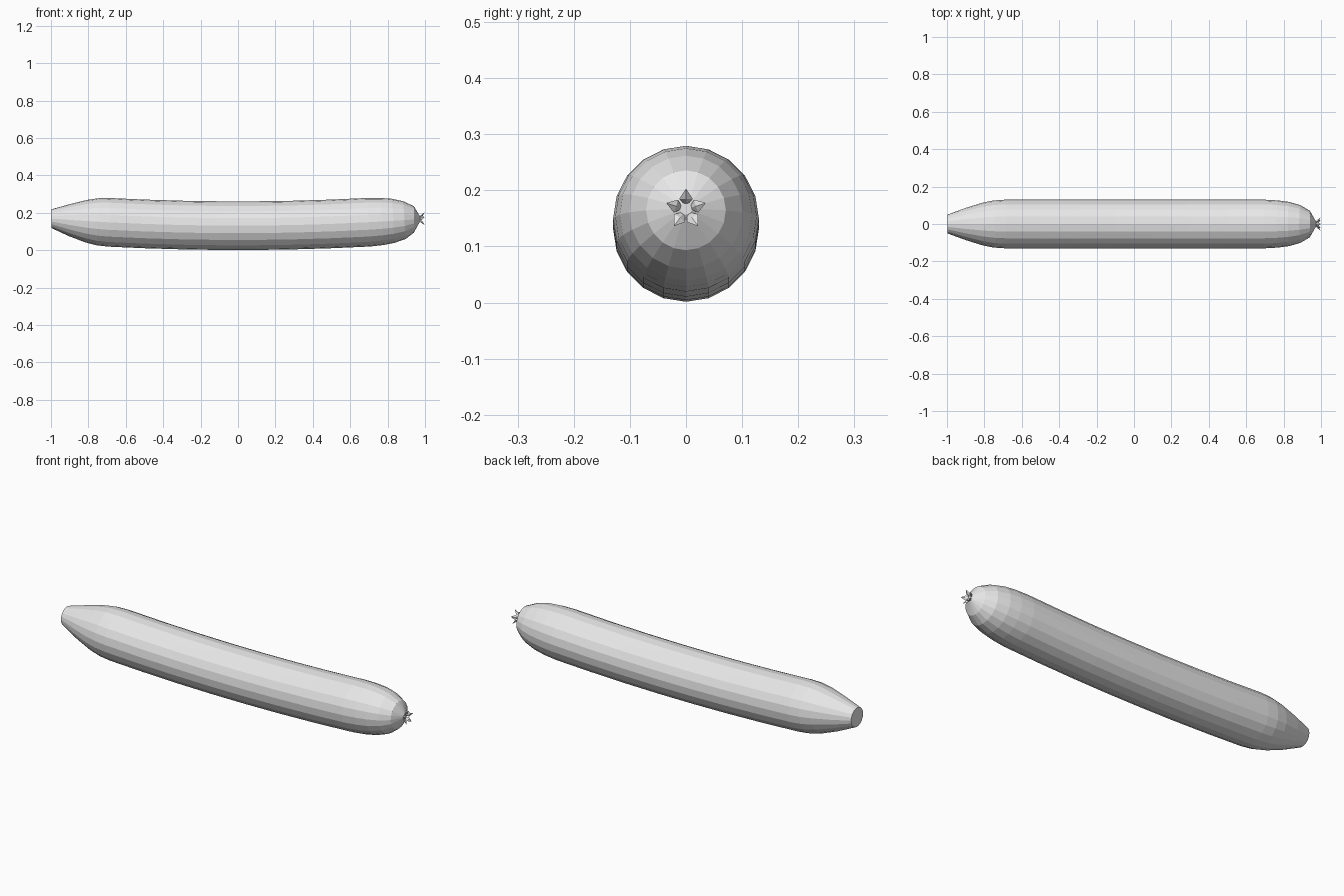
import bpy, bmesh, math
from mathutils import Vector, Matrix

if "Cube" in bpy.data.objects:
    bpy.data.objects.remove(bpy.data.objects["Cube"])

skin = bpy.data.materials.new("light_grey")
skin.diffuse_color = (0.8, 0.8, 0.8, 1)
skin.use_nodes = True
skin.node_tree.nodes["Principled BSDF"].inputs["Base Color"].default_value = skin.diffuse_color


def finish(name, bm):
    bmesh.ops.recalc_face_normals(bm, faces=bm.faces)
    mesh = bpy.data.meshes.new(name)
    bm.to_mesh(mesh)
    bm.free()
    mesh.materials.append(skin)
    obj = bpy.data.objects.new(name, mesh)
    bpy.context.collection.objects.link(obj)


def spine(x):
    # gently sagging centre line
    return 0.131 + 0.0378 * x * x


# Long curved body: position along the spine and radius of each ring
SIDES = 20
profile = [(-0.998, 0.050), (-0.90, 0.086), (-0.81, 0.114), (-0.75, 0.126),
           (-0.69, 0.130), (-0.50, 0.130), (-0.30, 0.130), (-0.10, 0.130),
           (0.10, 0.130), (0.30, 0.130), (0.50, 0.130), (0.70, 0.130),
           (0.77, 0.126), (0.83, 0.118), (0.89, 0.101), (0.94, 0.071),
           (0.975, 0.010)]
bm = bmesh.new()
rings = []
for x, r in profile:
    tilt = math.atan(0.0756 * x) if -0.95 < x < 0.92 else 0
    ring = []
    for i in range(SIDES):
        a = 2 * math.pi * i / SIDES
        up = r * math.cos(a)
        ring.append(bm.verts.new((x - up * math.sin(tilt), r * math.sin(a),
                                  spine(x) + up * math.cos(tilt))))
    rings.append(ring)
for a, b in zip(rings, rings[1:]):
    for i in range(SIDES):
        j = (i + 1) % SIDES
        bm.faces.new((a[i], a[j], b[j], b[i]))
bm.faces.new(rings[0])
bm.faces.new(rings[-1])
finish("body", bm)

# Dried blossom: five pointed, ridged petals flaring around the tip
bm = bmesh.new()
for k in range(5):
    turn = Matrix.Rotation(2 * math.pi * k / 5, 3, 'X')
    points = [(0.967, 0, 0.005), (0.983, 0.012, 0.019), (0.998, 0, 0.037),
              (0.983, -0.012, 0.019), (0.988, 0, 0.018), (0.977, 0, 0.021)]
    v = [bm.verts.new(turn @ Vector(p) + Vector((0, 0, 0.166))) for p in points]
    for i in range(4):
        j = (i + 1) % 4
        bm.faces.new((v[i], v[j], v[4]))
        bm.faces.new((v[j], v[i], v[5]))
finish("blossom_petals", bm)
